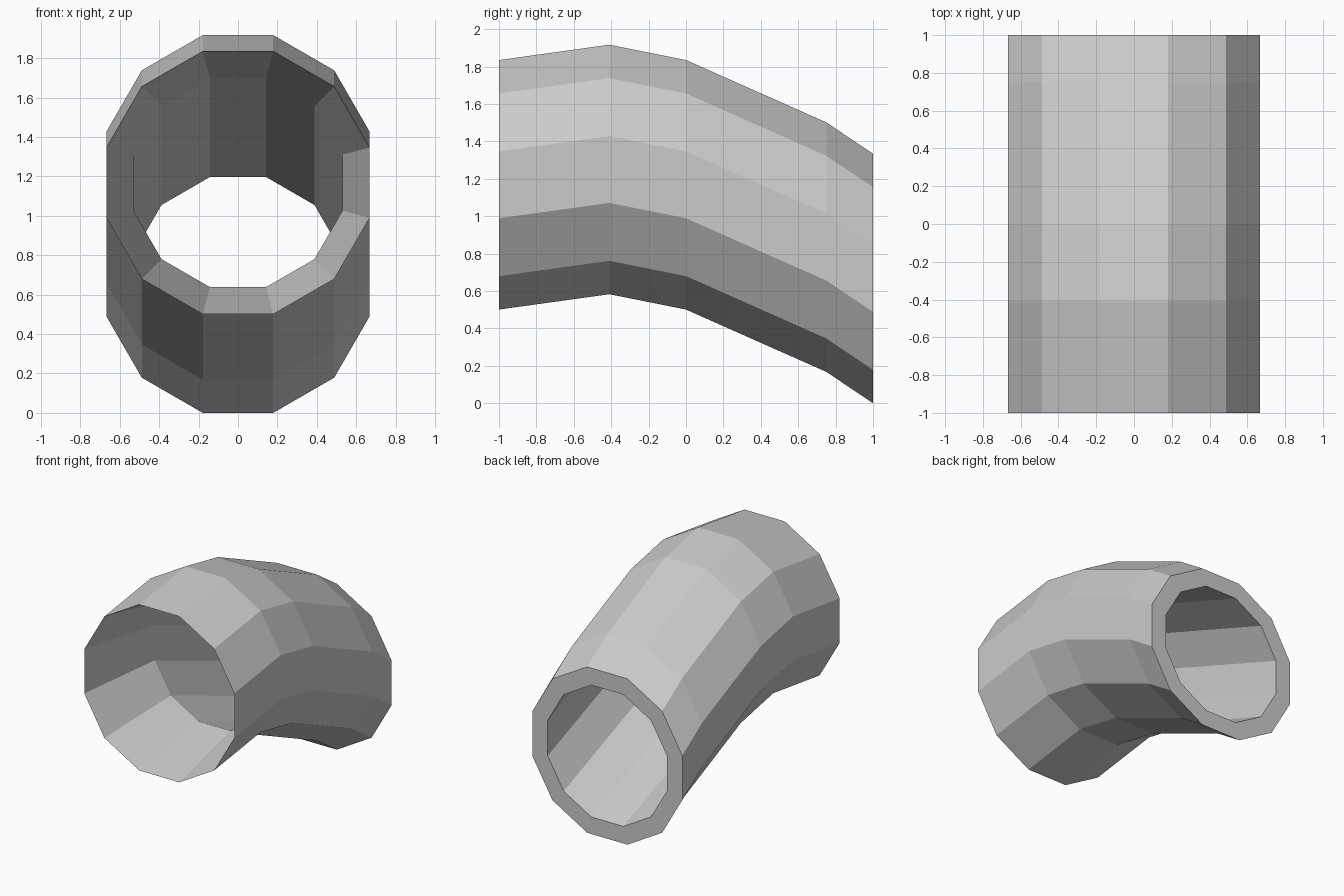
import bpy, bmesh, math

if "Cube" in bpy.data.objects:
    bpy.data.objects.remove(bpy.data.objects["Cube"])

SIDES = 12
OUTER = 0.667 / math.cos(math.pi / SIDES)
INNER = 0.53 / math.cos(math.pi / SIDES)

# Upright rings (y, centre z, radius): along the outside, then back through the bore
stations = [
    (-1.0, 1.168, OUTER), (-0.41, 1.25, OUTER), (0.0, 1.168, OUTER),
    (0.75, 0.835, OUTER), (1.0, 0.667, OUTER),
    (1.0, 0.667, INNER), (-0.30, 1.168, INNER),
]


def add_ring(bm, y, z, radius):
    angles = [2 * math.pi * (i + 0.5) / SIDES for i in range(SIDES)]
    return [bm.verts.new((radius * math.cos(a), y, z + radius * math.sin(a)))
            for a in angles]


# Bent pipe: outer skin, flat rear rim, straight bore and flared mouth
bm = bmesh.new()
rings = [add_ring(bm, *s) for s in stations]
for a, b in zip(rings, rings[1:] + rings[:1]):
    for i in range(SIDES):
        j = (i + 1) % SIDES
        bm.faces.new((a[i], a[j], b[j], b[i]))
bmesh.ops.recalc_face_normals(bm, faces=bm.faces)

mesh = bpy.data.meshes.new("bent_pipe")
bm.to_mesh(mesh)
bm.free()
pipe = bpy.data.objects.new("bent_pipe", mesh)
bpy.context.collection.objects.link(pipe)
